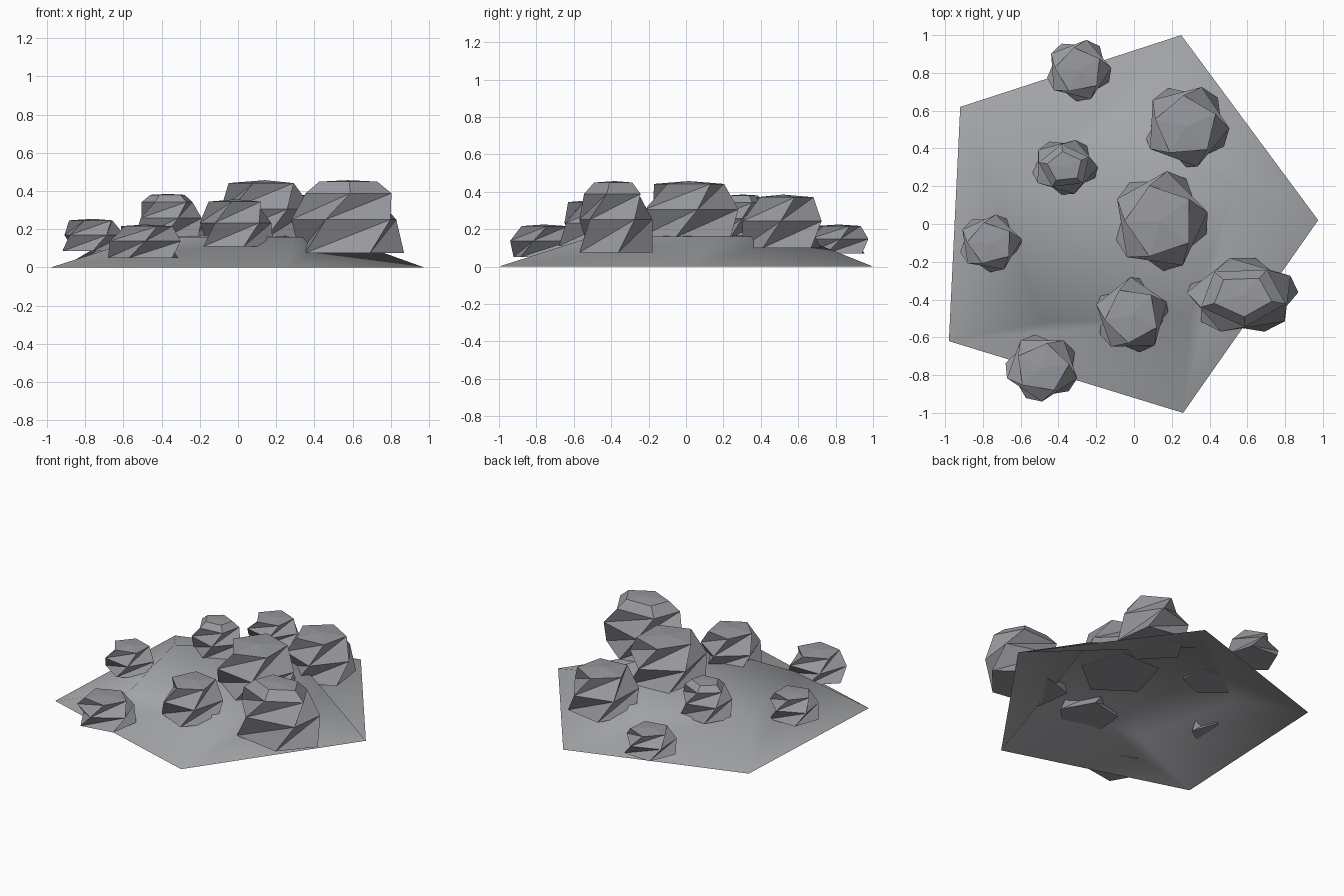
import bpy, math

cube = bpy.data.objects.get("Cube")
if cube:
    bpy.data.objects.remove(cube, do_unlink=True)


def make_material(name, rgb):
    mat = bpy.data.materials.new(name)
    mat.use_nodes = True
    mat.diffuse_color = (*rgb, 1)
    mat.node_tree.nodes["Principled BSDF"].inputs["Base Color"].default_value = (*rgb, 1)
    return mat


def add_mesh(name, verts, faces, mat, smooth=False):
    mesh = bpy.data.meshes.new(name)
    mesh.from_pydata(verts, [], faces)
    mesh.materials.append(mat)
    for poly in mesh.polygons:
        poly.use_smooth = smooth
    obj = bpy.data.objects.new(name, mesh)
    bpy.context.collection.objects.link(obj)
    return obj


def bridge(lower, upper):
    """Triangles between two rings, with diagonals that cut creases inwards."""
    n = len(lower)
    faces = []
    for i in range(n):
        j = (i + 1) % n
        faces += [(lower[i], lower[j], upper[j]), (lower[i], upper[j], upper[i])]
    return faces


SIDES = 5
# Ring profiles: height, radius, twist in degrees
ROUGH = [(0, 1, 0), (0.5, 1, 26), (0.95, 0.74, 52)]
CAPPED = [(0, 1, 0), (0.46, 1, 26), (0.82, 0.8, 52), (0.98, 0.54, 52)]


def boulder(name, xs, ys, zs, phase, rings, mat):
    """Twisted five-sided boulder fitted into the given box."""
    pts, faces = [], []
    for height, radius, twist in rings:
        for i in range(SIDES):
            a = math.radians(phase + twist) + math.tau * i / SIDES
            pts.append((radius * math.cos(a), radius * math.sin(a), height))
    for r in range(len(rings) - 1):
        start = r * SIDES
        faces += bridge(range(start, start + SIDES), range(start + SIDES, start + 2 * SIDES))

    # Fit the width and depth to the box
    lo = [min(p[k] for p in pts) for k in (0, 1)]
    hi = [max(p[k] for p in pts) for k in (0, 1)]

    def fit(p):
        out = []
        for k, (a, b) in enumerate((xs, ys)):
            out.append(a + (b - a) * (p[k] - lo[k]) / (hi[k] - lo[k]))
        return (*out, zs[0] + (zs[1] - zs[0]) * p[2])

    # Shallow crown and flat base
    last = len(pts) - SIDES
    pts.append((0, 0, 1))
    faces += [(last + i, last + (i + 1) % SIDES, len(pts) - 1) for i in range(SIDES)]
    faces.append(tuple(reversed(range(SIDES))))
    return add_mesh(name, [fit(p) for p in pts], faces, mat)


ground_grey = make_material("pale ground grey", (0.38, 0.39, 0.405))
stone_grey = make_material("stone grey", (0.315, 0.32, 0.345))

# Low open mound: five outer corners rising to a flat inner plateau
outer = [(0.975, 0.02), (0.25, 1.0), (-0.92, 0.62), (-0.98, -0.62), (0.26, -1.0)]
inner = [(0.53, 0.2), (-0.05, 0.6), (-0.65, 0.22), (-0.48, -0.52), (0.29, -0.5)]
mound_verts = [(x, y, 0) for x, y in outer] + [(x, y, 0.16) for x, y in inner]
mound_verts.append((0, 0, 0.17))
mound_faces = bridge(range(SIDES), range(SIDES, 2 * SIDES))
mound_faces += [(SIDES + i, SIDES + (i + 1) % SIDES, 2 * SIDES) for i in range(SIDES)]
add_mesh("mound", mound_verts, mound_faces, ground_grey, smooth=True)

# Boulders: name, x range, y range, z range, turn, ring profile
boulders = [
    ("centre_boulder", (-0.10, 0.39), (-0.25, 0.28), (0.155, 0.457), 56, ROUGH),
    ("back_left_boulder", (0.05, 0.505), (0.30, 0.725), (0.10, 0.385), 43, ROUGH),
    ("front_left_boulder", (0.28, 0.87), (-0.57, -0.18), (0.075, 0.457), 5, CAPPED),
    ("front_boulder", (-0.20, 0.185), (-0.68, -0.28), (0.11, 0.357), 66, ROUGH),
    ("front_right_boulder", (-0.68, -0.30), (-0.94, -0.585), (0.05, 0.225), 28, ROUGH),
    ("right_boulder", (-0.92, -0.595), (-0.255, 0.05), (0.085, 0.255), 54, ROUGH),
    ("inner_boulder", (-0.54, -0.19), (0.155, 0.445), (0.15, 0.385), 45, CAPPED),
    ("back_right_boulder", (-0.46, -0.12), (0.65, 0.975), (0.07, 0.225), 50, ROUGH),
]
for spec in boulders:
    boulder(*spec, stone_grey)
